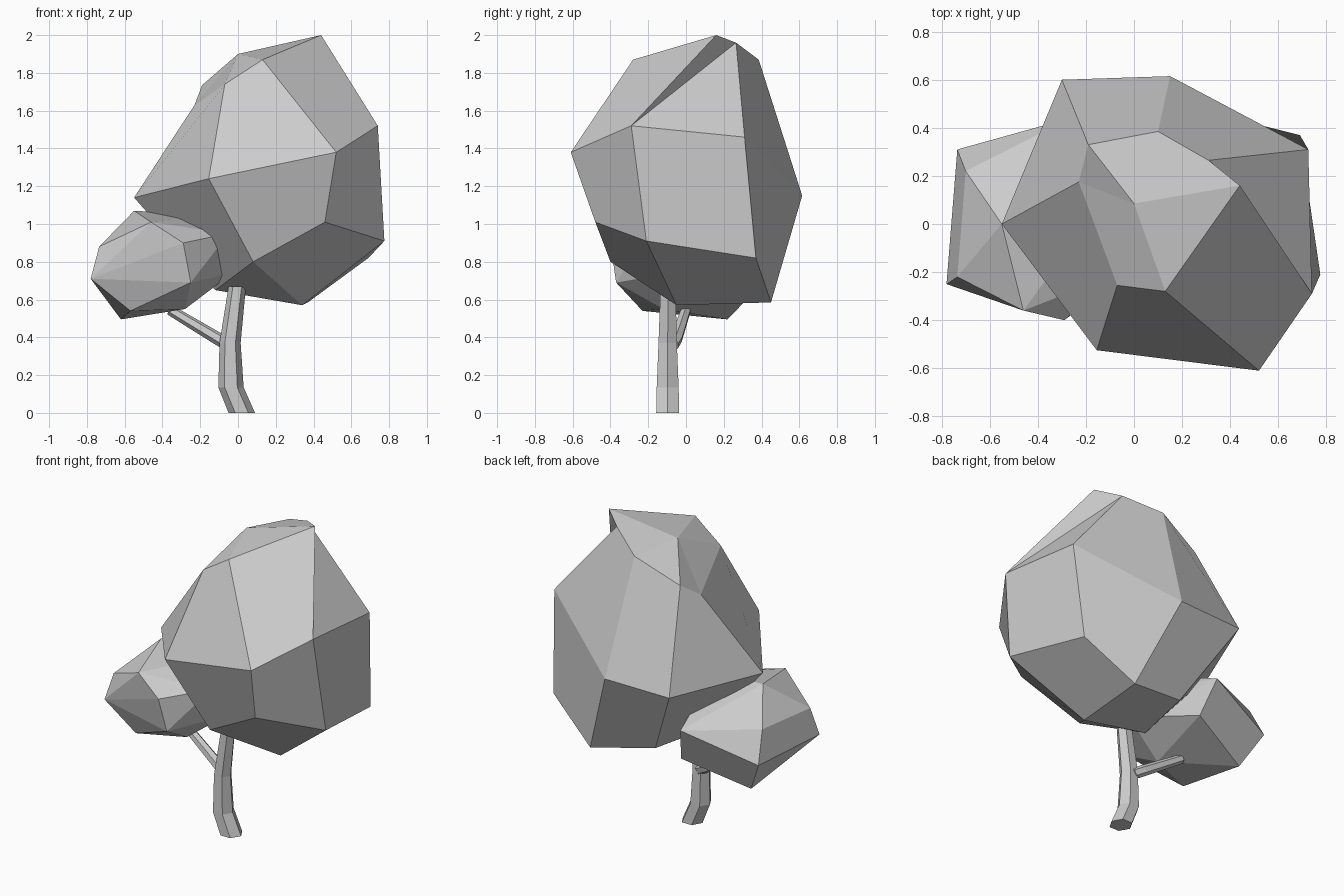
import bpy, bmesh
from math import cos, sin, tau, radians
from mathutils import Vector

if "Cube" in bpy.data.objects:
    bpy.data.objects.remove(bpy.data.objects["Cube"])


def finish(name, bm):
    bmesh.ops.recalc_face_normals(bm, faces=bm.faces)
    mesh = bpy.data.meshes.new(name)
    bm.to_mesh(mesh)
    bm.free()
    obj = bpy.data.objects.new(name, mesh)
    bpy.context.collection.objects.link(obj)
    return obj


def limb(name, path, axis, sides=6):
    """Faceted tube through (x, y, z, radius) stations, rings square to axis."""
    bm = bmesh.new()
    turn = Vector((0, 0, 1)).rotation_difference(Vector(axis))
    rings = []
    for x, y, z, r in path:
        rings.append([bm.verts.new(Vector((x, y, z)) + turn @ Vector(
            (r * cos(tau * i / sides), r * sin(tau * i / sides), 0)))
            for i in range(sides)])
    for a, b in zip(rings, rings[1:]):
        for i in range(sides):
            j = (i + 1) % sides
            bm.faces.new((a[i], a[j], b[j], b[i]))
    bm.faces.new(rings[0])
    bm.faces.new(rings[-1])
    return finish(name, bm)


# Trunk and side branch
limb("trunk", [(.02, -.097, 0, .07), (-.037, -.097, .135, .067),
               (-.042, -.097, .37, .056), (-.004, -.095, .67, .046)], (0, 0, 1))
limb("branch", [(-.05, -.07, .36, .034), (-.11, -.05, .395, .034),
                (-.36, .0, .545, .028)], (-.84, .17, .5))

# Large crown: faceted boulder shape with a slight notch near the tip
crown = {
    "A": (.44, .16, 2), "B": (0, .085, 1.9), "C": (.13, -.28, 1.87),
    "D": (-.23, .175, 1.63), "E": (-.07, -.255, 1.74), "W": (-.19, .33, 1.735),
    "X": (.1, .385, 1.87), "Q": (.31, .265, 1.96),
    "F": (-.55, 0, 1.14), "G": (-.155, -.525, 1.24), "H": (.52, -.61, 1.38),
    "I": (.74, -.29, 1.52), "R": (.725, .31, 1.46), "S": (.15, .615, 1.15),
    "T": (-.3, .6, 1.14), "J": (.46, -.48, 1.01), "K": (.775, -.21, .91),
    "U": (.69, .37, .82), "V": (.37, .45, .585), "P": (-.04, .37, .66),
    "N": (-.12, -.04, .65), "L": (.08, -.4, .8), "M": (.34, -.05, .57),
}
facets = ("ABC AQXB BXW BWD BDE BEC CEGH ACHI AIQ QIR QRSX XWTS DFTW EDFG "
          "GHJL FGLN HIKJ JKML LMN IRUK KUVM RSVU STPV FTPN VPNM").split()
bm = bmesh.new()
verts = {k: bm.verts.new(co) for k, co in crown.items()}
for facet in facets:
    bm.faces.new([verts[k] for k in facet])
finish("large_crown", bm)

# Small crown: convex clump, its right side buried in the large one
clump = [(-.78, -.25, .71), (-.735, -.22, .88), (-.46, -.36, 1.01),
         (-.29, -.4, .9), (-.25, -.37, .69), (-.735, .31, .71), (-.7, .22, .9),
         (-.55, 0, 1.07), (-.2, 0, 1.05), (-.05, -.2, .95), (-.03, -.08, .74),
         (-.267, .44, .86), (-.21, .35, .63), (-.62, .22, .495),
         (-.57, -.23, .54), (-.28, -.12, .55)]
bm = bmesh.new()
for co in clump:
    bm.verts.new(co)
hull = bmesh.ops.convex_hull(bm, input=bm.verts)
bmesh.ops.delete(bm, geom=[v for v in bm.verts if not v.link_faces], context="VERTS")
bmesh.ops.dissolve_limit(bm, angle_limit=radians(6), verts=bm.verts, edges=bm.edges)
finish("small_crown", bm)
